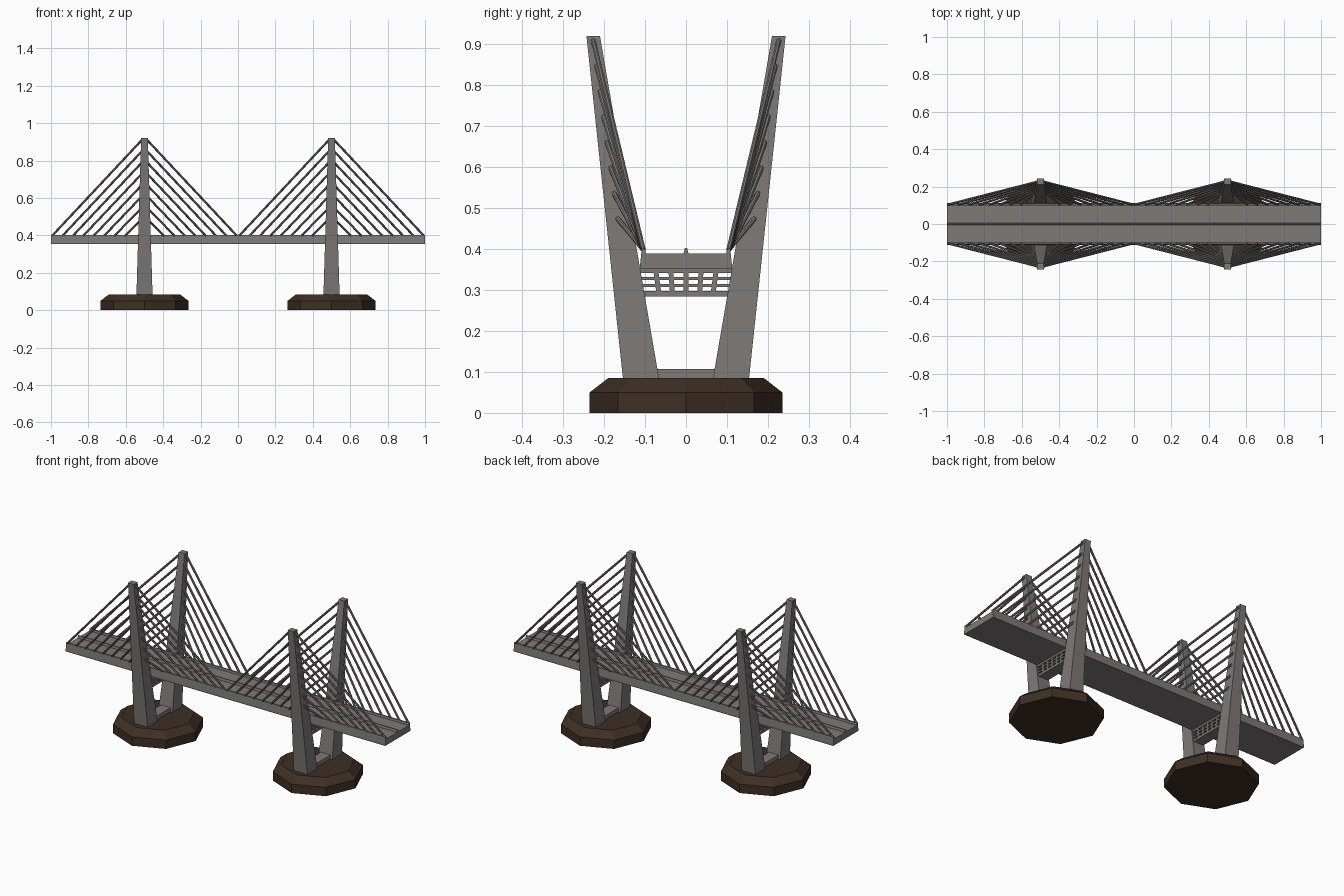
import bpy, bmesh, math
from mathutils import Vector

if "Cube" in bpy.data.objects:
    bpy.data.objects.remove(bpy.data.objects["Cube"])


def material(name, rgb):
    m = bpy.data.materials.new(name)
    m.diffuse_color = (*rgb, 1)
    m.use_nodes = True
    m.node_tree.nodes["Principled BSDF"].inputs["Base Color"].default_value = m.diffuse_color
    return m


CONCRETE = material("concrete grey", (0.205, 0.192, 0.186))
EARTH = material("dark brown footing", (0.048, 0.028, 0.017))


def finish(name, bm, mat):
    bmesh.ops.recalc_face_normals(bm, faces=bm.faces[:])
    me = bpy.data.meshes.new(name)
    bm.to_mesh(me)
    bm.free()
    me.materials.append(mat)
    ob = bpy.data.objects.new(name, me)
    bpy.context.collection.objects.link(ob)
    return ob


def loft(bm, rings):
    """Closed solid through rings that have equal point counts."""
    vs = [[bm.verts.new(p) for p in r] for r in rings]
    n = len(vs[0])
    for a, b in zip(vs, vs[1:]):
        for i in range(n):
            j = (i + 1) % n
            bm.faces.new((a[i], a[j], b[j], b[i]))
    bm.faces.new(vs[0][::-1])
    bm.faces.new(vs[-1])


def rect(x0, x1, y0, y1, z):
    return [(x0, y0, z), (x1, y0, z), (x1, y1, z), (x0, y1, z)]


def box(bm, x0, x1, y0, y1, z0, z1):
    loft(bm, [rect(x0, x1, y0, y1, z0), rect(x0, x1, y0, y1, z1)])


def rod(bm, a, b, r, n=8):
    a, b = Vector(a), Vector(b)
    q = (b - a).to_track_quat('Z', 'Y')
    ring = [q @ Vector((r * math.cos(t), r * math.sin(t), 0))
            for t in (2 * math.pi * i / n for i in range(n))]
    loft(bm, [[a + p for p in ring], [b + p for p in ring]])


Z0, ZT = 0.08, 0.92          # tower foot and tip heights


def mix(a, b, z):
    return a + (b - a) * (z - 0.085) / (ZT - 0.085)


def inner(z): return mix(0.066, 0.21, z)
def outer(z): return mix(0.154, 0.243, z)
def half_x(z): return mix(0.043, 0.018, z)


# deck: slab with raised edges and a central divider, one extruded profile
half = [(0.112, 0.353), (0.112, 0.362), (0.108, 0.401), (0.1, 0.401),
        (0.098, 0.389), (0.006, 0.389), (0.003, 0.402)]
profile = half + [(-y, z) for y, z in reversed(half)]
bm = bmesh.new()
loft(bm, [[(x, y, z) for y, z in profile] for x in (-1, 1)])
finish("deck", bm, CONCRETE)

for side, cx in (("left", -0.5), ("right", 0.5)):
    # octagonal footing with sloped shoulder
    bm = bmesh.new()
    loft(bm, [[(cx + r * math.cos(i * math.pi / 4), r * math.sin(i * math.pi / 4), z)
               for i in range(8)] for r, z in ((0.235, 0), (0.235, 0.05), (0.19, 0.085))])
    finish(side + "_footing", bm, EARTH)

    # pair of leaning, tapering legs
    bm = bmesh.new()
    for s in (-1, 1):
        loft(bm, [rect(cx - half_x(z), cx + half_x(z), s * inner(z), s * outer(z), z)
                  for z in (Z0, ZT)])
    finish(side + "_tower_legs", bm, CONCRETE)

    # cross beams: low sill, bottom chord and top chord
    bm = bmesh.new()
    box(bm, cx - 0.03, cx + 0.03, -0.075, 0.075, 0.08, 0.107)
    box(bm, cx - 0.03, cx + 0.03, -0.105, 0.105, 0.284, 0.297)
    box(bm, cx - 0.03, cx + 0.03, -0.115, 0.115, 0.342, 0.355)
    finish(side + "_cross_beams", bm, CONCRETE)

    # lattice screens on both faces of the cross beam
    bm = bmesh.new()
    for xs in (-0.025, 0.025):
        x0, x1 = cx + xs - 0.004, cx + xs + 0.004
        for z in (0.311, 0.328):
            box(bm, x0, x1, -0.112, 0.112, z - 0.004, z + 0.004)
        for k in range(-2, 3):
            y0, y1 = k * 0.033, k * 0.037
            loft(bm, [rect(x0, x1, y0 - 0.006, y0 + 0.006, 0.29),
                      rect(x0, x1, y1 - 0.006, y1 + 0.006, 0.35)])
    finish(side + "_lattice", bm, CONCRETE)

    # stay cables, eight to each side of each leg
    bm = bmesh.new()
    for s in (-1, 1):
        for d in (-1, 1):
            for i in range(8):
                t = i / 7
                z = 0.475 + t * 0.435
                off = 0.105 + t * 0.389
                y = s * (inner(z) * 0.45 + outer(z) * 0.55)
                rod(bm, (cx + d * off, s * 0.104, 0.398),
                    (cx + d * (half_x(z) - 0.004), y, z), 0.006)
    finish(side + "_cables", bm, CONCRETE)
